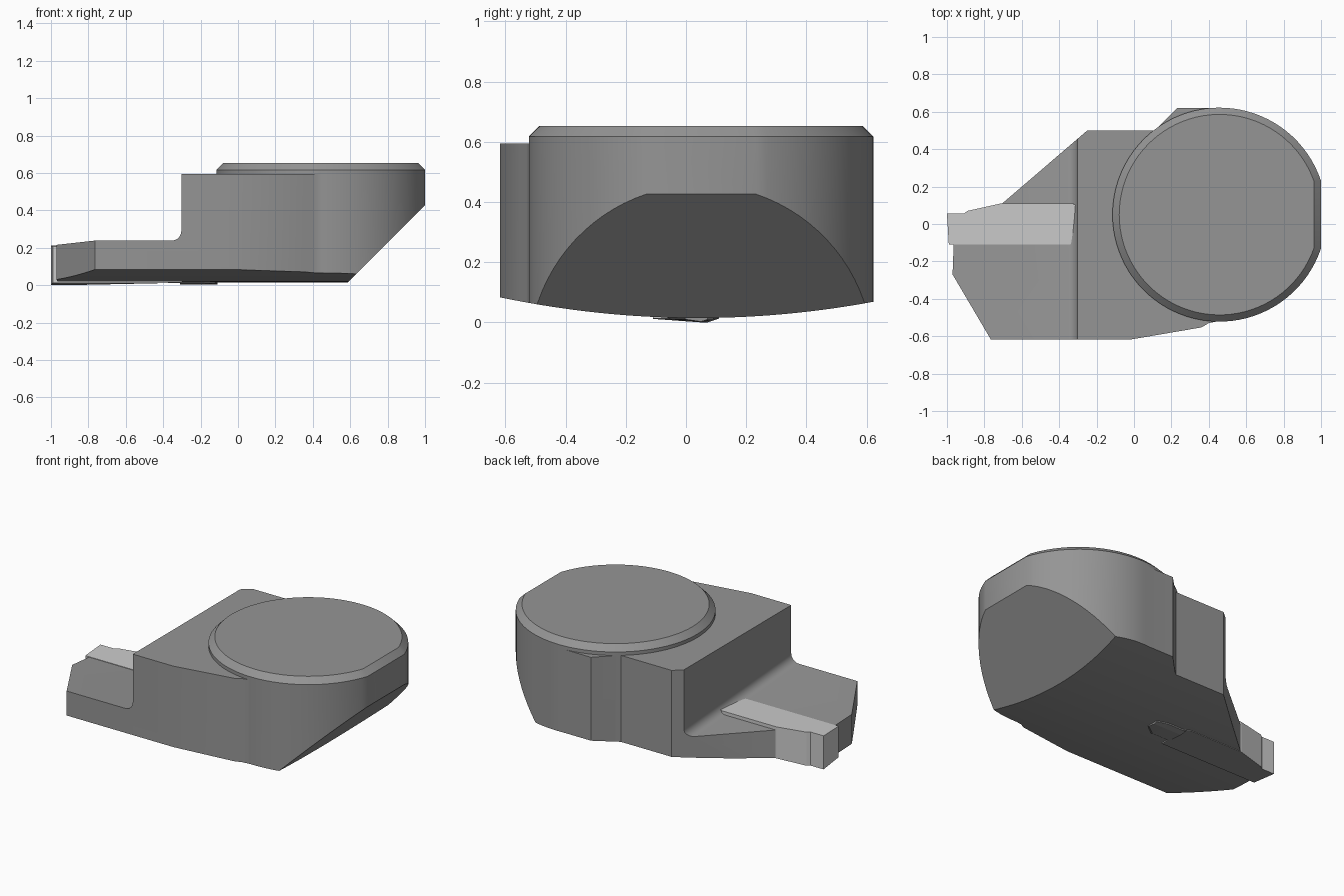
import bpy, bmesh, math

if "Cube" in bpy.data.objects:
    bpy.data.objects.remove(bpy.data.objects["Cube"])

CX, CY, R = 0.457, 0.05, 0.572


def link(name, bm):
    bmesh.ops.recalc_face_normals(bm, faces=bm.faces)
    me = bpy.data.meshes.new(name)
    bm.to_mesh(me)
    bm.free()
    ob = bpy.data.objects.new(name, me)
    bpy.context.collection.objects.link(ob)
    return ob


def loft(name, rings):
    """Closed solid through rings of equal point count."""
    bm = bmesh.new()
    vs = [[bm.verts.new(p) for p in ring] for ring in rings]
    n = len(vs[0])
    for a, b in zip(vs, vs[1:]):
        for i in range(n):
            j = (i + 1) % n
            bm.faces.new((a[i], a[j], b[j], b[i]))
    bm.faces.new(vs[0][::-1])
    bm.faces.new(vs[-1])
    return link(name, bm)


def prism(name, pts, z0, z1):
    return loft(name, [[(x, y, z) for x, y in pts] for z in (z0, z1)])


def boolean(ob, other, op):
    mod = ob.modifiers.new(op, 'BOOLEAN')
    mod.operation, mod.object, mod.solver = op, other, 'EXACT'
    dg = bpy.context.evaluated_depsgraph_get()
    me = bpy.data.meshes.new_from_object(ob.evaluated_get(dg))
    ob.modifiers.clear()
    ob.data = me
    bpy.data.objects.remove(other)


def smooth(ob, deg=25):
    bpy.ops.object.select_all(action='DESELECT')
    ob.select_set(True)
    bpy.context.view_layer.objects.active = ob
    bpy.ops.object.shade_smooth_by_angle(angle=math.radians(deg))


def grey(name, v):
    mat = bpy.data.materials.new(name)
    mat.diffuse_color = (v, v, v, 1)
    mat.use_nodes = True
    mat.node_tree.nodes["Principled BSDF"].inputs["Base Color"].default_value = mat.diffuse_color
    return mat


# block with the arm, seen in plan
body = prism("body", [
    (-0.97, -0.27), (-0.765, -0.618), (-0.02, -0.618), (0.36, -0.553),
    (0.40, -0.53), (0.46, -0.518), (0.6, 0.0), (0.46, 0.62), (0.23, 0.62),
    (0.11, 0.50), (-0.25, 0.50), (-0.71, 0.105), (-0.96, 0.0)], -0.2, 0.595)

# step above the arm: filleted in the corner, falling slightly towards the back
step = [(-1.3, 0.238)]
for i in range(9):
    a = math.radians(-90 + 90 * i / 8)
    step.append((-0.355 + 0.052 * math.cos(a), 0.290 + 0.052 * math.sin(a)))
step += [(-0.303, 0.9), (-1.3, 0.9)]
cut = loft("step_cutter", [[(x, y, z - 0.065 * (y + 0.615)) for x, z in step]
                           for y in (-0.9, 0.9)])
boolean(body, cut, 'DIFFERENCE')


# round head with one flat side and a chamfered rim
def d_ring(r, flat, z):
    a0 = math.acos((flat - CX) / r)
    n = 80
    return [(CX + r * math.cos(a), CY + r * math.sin(a), z)
            for a in (a0 + (2 * math.pi - 2 * a0) * i / n for i in range(n + 1))]


head = loft("head", [d_ring(R, 0.999, -0.2), d_ring(R, 0.999, 0.617),
                     d_ring(R - 0.036, 0.963, 0.653)])
boolean(body, head, 'UNION')

# gently bowed underside
bow = [(y / 40, 0.015 + (y / 40 - 0.04) ** 2 / 6.3) for y in range(-32, 33)]
bow = [(-0.8, -0.5)] + bow + [(0.8, -0.5)]
boolean(body, loft("bow_cutter", [[(x, y, z) for y, z in bow]
                                  for x in (-1.5, 1.5)]), 'DIFFERENCE')

# large sloping cut under the head
slope = [(0.273, -0.3), (1.373, 0.8), (1.373, -0.3)]
boolean(body, loft("slope_cutter", [[(x, y, z) for x, z in slope]
                                    for y in (-1, 1)]), 'DIFFERENCE')
smooth(body)

# pale blade inlaid along the arm, ending in a tip
plan = [(-1.0, 0.055), (-0.99, -0.11), (-0.30, -0.11), (-0.30, 0.095),
        (-0.33, 0.11), (-0.71, 0.11), (-0.89, 0.07), (-0.91, 0.055)]
blade = loft("blade", [
    [(x, y, (0.0 if y > 0 else 0.012) if x < -0.8 else 0.013) for x, y in plan],
    [(x, y, 0.212 if y > 0 else 0.208) for x, y in plan]])

# blade root showing through the underside
root_yz = [(-0.09, 0.03), (-0.05, 0.010), (0.05, 0.003), (0.09, 0.009), (0.10, 0.03)]
root = loft("blade_root", [[(-0.31, y, z) for y, z in root_yz],
                           [(-0.18, y, z) for y, z in root_yz],
                           [(-0.11, y * 0.5 + 0.025, z) for y, z in root_yz]])

# dark grey body, pale blade with a dark underside
dark, pale = grey("dark_grey", 0.3), grey("pale_grey", 0.8)
for ob in (body, root):
    ob.data.materials.clear()
    ob.data.materials.append(dark)
blade.data.materials.append(pale)
blade.data.materials.append(dark)
for f in blade.data.polygons:
    if f.normal.z < -0.5:
        f.material_index = 1
